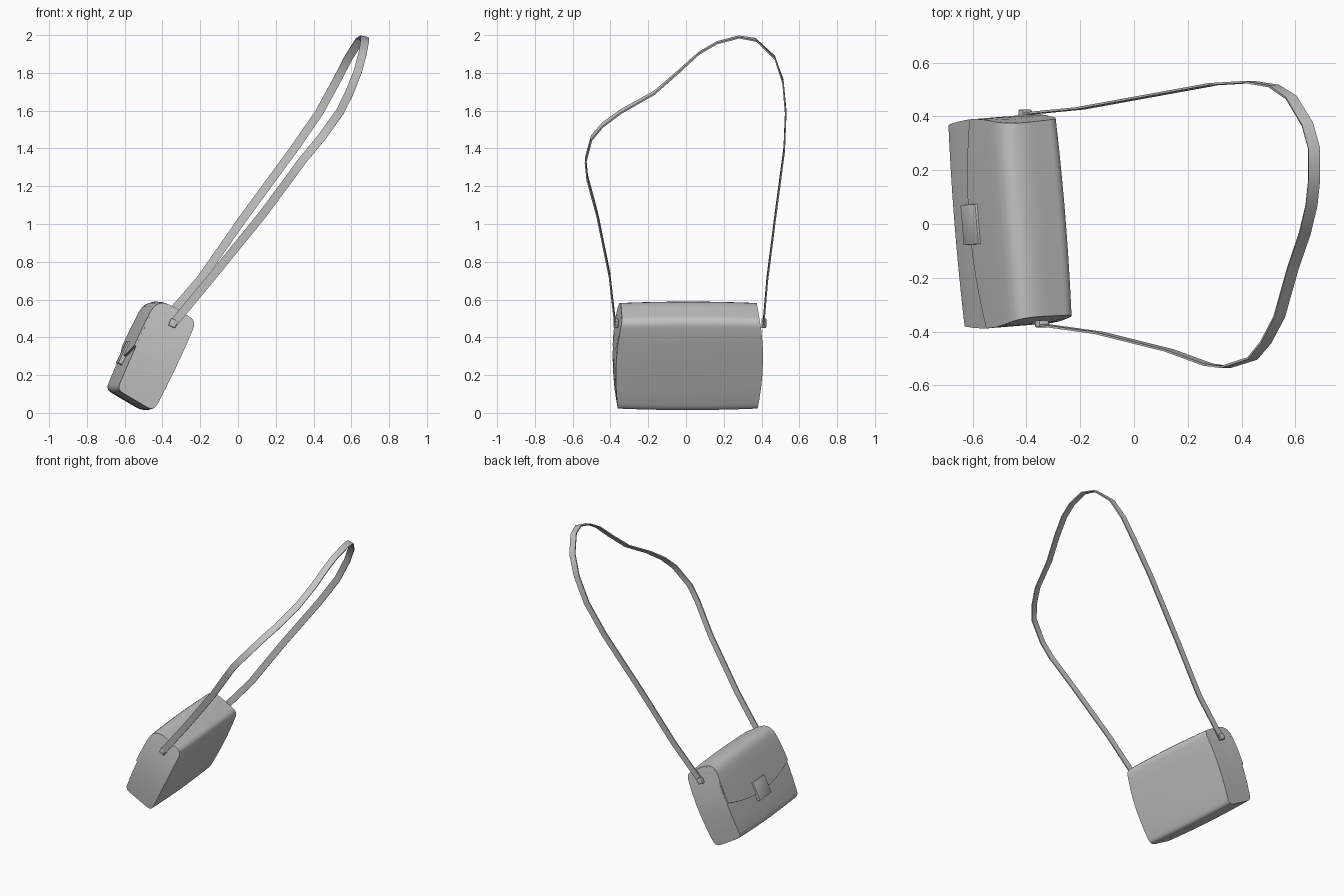
import bpy, bmesh, math
from mathutils import Matrix, Vector

cube = bpy.data.objects.get("Cube")
if cube:
    bpy.data.objects.remove(cube, do_unlink=True)

grey = bpy.data.materials.new("plain grey")
grey.use_nodes = True
GREY = (0.55, 0.55, 0.55, 1)
grey.diffuse_color = GREY
grey.node_tree.nodes["Principled BSDF"].inputs["Base Color"].default_value = GREY

# The bag leans back and is turned slightly; its parts are built upright
BAG = (Matrix.Translation((-0.46, 0.01, 0.307))
       @ Matrix.Rotation(math.radians(4.6), 4, 'Z')
       @ Matrix.Rotation(math.radians(25), 4, 'Y'))


def finish(name, bm, matrix=None, angle=35):
    """Turn a bmesh into a smooth-shaded object with the grey material."""
    bmesh.ops.recalc_face_normals(bm, faces=bm.faces)
    if matrix:
        bm.transform(matrix)
    mesh = bpy.data.meshes.new(name)
    bm.to_mesh(mesh)
    bm.free()
    mesh.materials.append(grey)
    ob = bpy.data.objects.new(name, mesh)
    bpy.context.collection.objects.link(ob)
    bpy.ops.object.select_all(action='DESELECT')
    ob.select_set(True)
    bpy.context.view_layer.objects.active = ob
    bpy.ops.object.shade_smooth_by_angle(angle=math.radians(angle))
    return ob


def loft(bm, rows, closed):
    """Join rows of points with quads."""
    rings = [[bm.verts.new(p) for p in row] for row in rows]
    n = len(rings[0])
    for a, b in zip(rings, rings[1:]):
        for i in range(n if closed else n - 1):
            j = (i + 1) % n
            bm.faces.new((a[i], a[j], b[j], b[i]))
    return rings


def box(name, size, matrix, bevel):
    bm = bmesh.new()
    bmesh.ops.create_cube(bm, size=1, matrix=Matrix.Diagonal((*size, 1)))
    bmesh.ops.bevel(bm, geom=bm.edges[:], offset=bevel, segments=2,
                    affect='EDGES', profile=0.5)
    return finish(name, bm, matrix)


def arc(corner, before, after, r, steps=5):
    """Rounded corner as a quadratic curve."""
    c = Vector(corner)
    a = c + (Vector(before) - c).normalized() * r
    b = c + (Vector(after) - c).normalized() * r
    return [a * (1 - t) ** 2 + c * 2 * t * (1 - t) + b * t * t
            for t in (k / steps for k in range(steps + 1))]


def bulge(d, u):
    return d * (1 + 0.05 * (1 - (u / 0.27) ** 2))


def half_length(u):
    return 0.39 - (0.026 if u > 0 else 0.018) * (u / 0.265) ** 2


def place(d, u, t):
    """Point at station t (-1..1) along the bag, slimmer at the ends."""
    return (bulge(d, u) * (1 - 0.04 * t * t), t * half_length(u),
            u * (1 - 0.025 * t * t))


# Side profile (depth, height): front bottom, back bottom, back top, front top
corners = [(-0.117, -0.262), (0.117, -0.284), (0.12, 0.262), (-0.122, 0.27)]
radii = [0.035, 0.045, 0.05, 0.075]
arcs = [arc(corners[i], corners[i - 1], corners[(i + 1) % 4], radii[i])
        for i in range(4)]


def between(a, b, n=5):
    return [a.lerp(b, k / n) for k in range(1, n)]


profile = []
for i in range(4):
    profile += arcs[i] + between(arcs[i][-1], arcs[(i + 1) % 4][0])

# Bag body with gently bowed end panels
stations = [(-1, s) for s in (0.02, 0.35, 0.7)]
stations += [(k / 5, 1) for k in range(-5, 6)]
stations += [(1, s) for s in (0.7, 0.35, 0.02)]
bm = bmesh.new()
rings = loft(bm, [[place(p.x * s, p.y * s, t) for p in profile]
                  for t, s in stations], True)
bm.faces.new(rings[0])
bm.faces.new(rings[-1])
finish("bag_body", bm, BAG)

# Flap: over the top and down the front, with a lower edge that dips mid-way
G = 0.009
top_back, top_front = arcs[2][-1], arcs[3][0]
rows = []
for k in range(-6, 7):
    t = k / 6
    end = -0.07 + 0.065 * t * t
    outer = [top_back] + between(top_back, top_front, 4) + arcs[3]
    inner = list(outer)
    # lift the panel clear of the body, fading to nothing at the back edge
    lifted = []
    for i, p in enumerate(outer):
        side = max(0, min(1, (i - 4) / 6))
        lift = min(1, i / 3) * G
        a = side * math.pi / 2
        lifted.append(p + Vector((-math.sin(a), math.cos(a))) * lift)
    start = arcs[3][-1]
    for q in range(1, 6):
        u = start.y + (end - start.y) * q / 5
        lifted.append(Vector((start.x - G, u)))
    lifted.append(Vector((start.x + 0.008, end)))      # lower lip
    under = [Vector((start.x + 0.008, start.y)), Vector((0.05, 0.245))]
    rows.append([place(p.x, p.y, t) for p in lifted + under])
bm = bmesh.new()
rings = loft(bm, rows, True)
bm.faces.new(rings[0])
bm.faces.new(rings[-1])
finish("flap", bm, BAG)

# Clasp on the front
box("clasp", (0.026, 0.15, 0.13),
    BAG @ Matrix.Translation((-0.133, 0, -0.05)), 0.003)

# Strap: a flat band along a loose loop
path = [Vector(p) for p in (
    (-0.345, -0.375, 0.47), (-0.13, -0.405, 0.73), (0.13, -0.47, 1.05),
    (0.275, -0.523, 1.245), (0.34, -0.532, 1.335), (0.44, -0.50, 1.455),
    (0.49, -0.44, 1.525), (0.54, -0.345, 1.595), (0.59, -0.167, 1.695),
    (0.635, -0.035, 1.81), (0.66, 0.07, 1.905), (0.67, 0.165, 1.96),
    (0.67, 0.28, 1.99), (0.645, 0.37, 1.975), (0.585, 0.47, 1.88),
    (0.52, 0.513, 1.755), (0.43, 0.528, 1.59), (0.295, 0.52, 1.395),
    (0.02, 0.47, 1.02), (-0.20, 0.43, 0.705), (-0.405, 0.41, 0.47))]
rows = []
for i, p in enumerate(path):
    tangent = (path[min(i + 1, len(path) - 1)] - path[max(i - 1, 0)]).normalized()
    f = max(0, min(1, (p.z - 1.3) / 0.6))
    wide = Vector((0.79, 0, -0.61)).lerp(Vector((1, 0, -0.2)), f)
    wide = (wide - tangent * wide.dot(tangent)).normalized() * 0.022
    thick = tangent.cross(wide).normalized() * 0.004
    rows.append([p + wide + thick, p - wide + thick,
                 p - wide - thick, p + wide - thick])
bm = bmesh.new()
rings = loft(bm, rows, True)
bm.faces.new(rings[0])
bm.faces.new(rings[-1])
finish("strap", bm, angle=30)

# Strap loops on the two end panels
lean = Matrix.Rotation(math.radians(25), 4, 'Y')
for name, spot in (("right_strap_loop", (-0.343, -0.371, 0.475)),
                   ("left_strap_loop", (-0.405, 0.412, 0.475))):
    box(name, (0.04, 0.026, 0.042), Matrix.Translation(spot) @ lean, 0.005)
